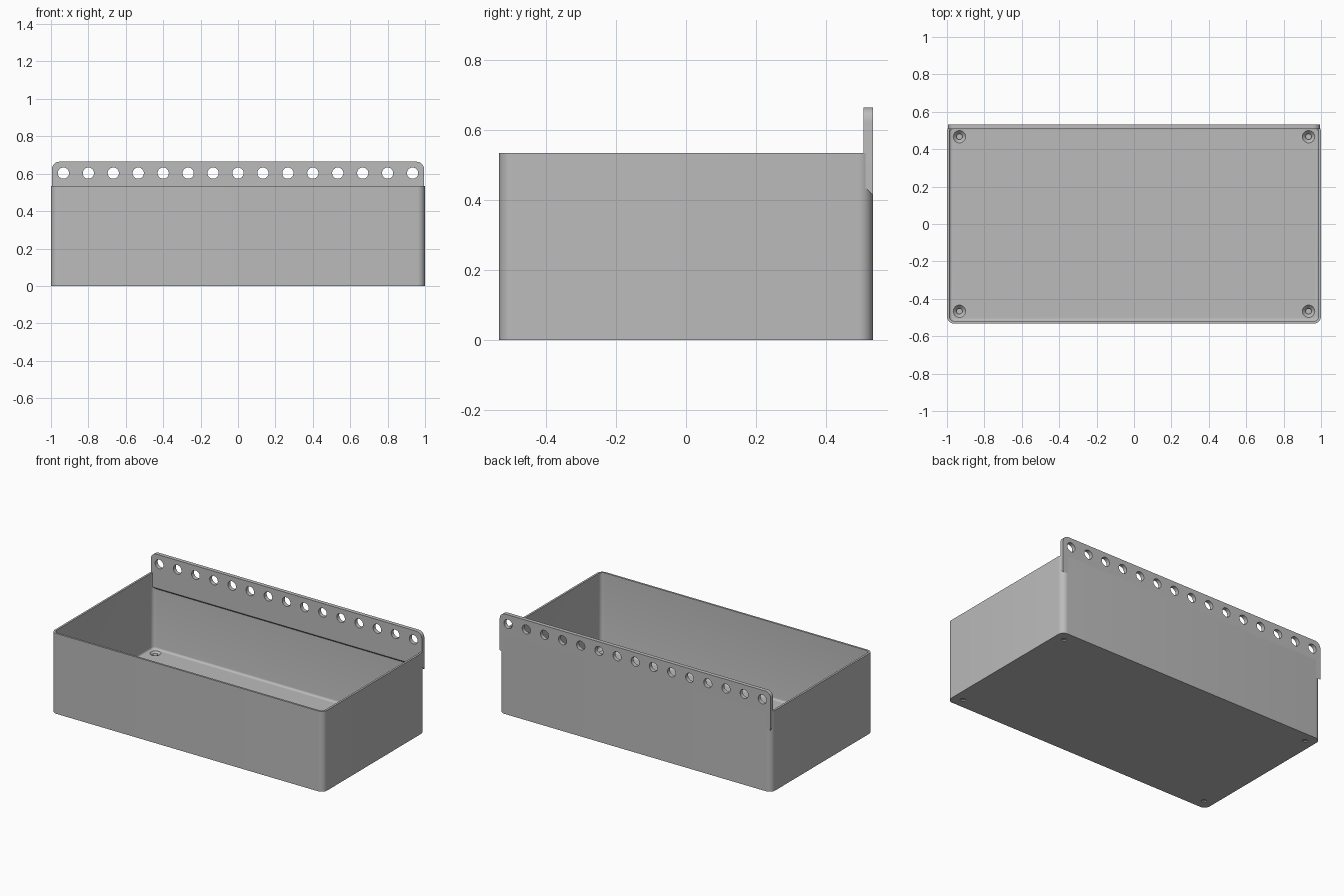
import bpy, bmesh, math
from mathutils import Vector, Matrix

if "Cube" in bpy.data.objects:
    bpy.data.objects.remove(bpy.data.objects["Cube"], do_unlink=True)

grey = bpy.data.materials.new("plain grey")
grey.use_nodes = True
colour = (0.5, 0.5, 0.5, 1)
grey.diffuse_color = colour
grey.node_tree.nodes["Principled BSDF"].inputs["Base Color"].default_value = colour

HALF_X, HALF_Y, HEIGHT = 1.0, 0.533, 0.533
WALL, FLOOR, CORNER = 0.0133, 0.027, 0.04
RAIL_X, RAIL_FRONT, RAIL_TOP, RAIL_LOW = 0.995, 0.507, 0.664, 0.413
PITCH = 2 / 15


def make_object(name, bm):
    bmesh.ops.recalc_face_normals(bm, faces=bm.faces)
    mesh = bpy.data.meshes.new(name)
    bm.to_mesh(mesh)
    bm.free()
    mesh.materials.append(grey)
    ob = bpy.data.objects.new(name, mesh)
    bpy.context.collection.objects.link(ob)
    return ob


def rounded_corner(cx, cy, r, start, steps=8):
    angles = [start + math.pi / 2 * i / steps for i in range(steps + 1)]
    return [(cx + r * math.cos(a), cy + r * math.sin(a)) for a in angles]


def rounded_rectangle(inset):
    """Tray outline, moved inwards by the inset."""
    r = max(CORNER - inset, 0.008)
    x, y = HALF_X - inset - r, HALF_Y - inset - r
    points = []
    for i, (sx, sy) in enumerate([(1, 1), (-1, 1), (-1, -1), (1, -1)]):
        points += rounded_corner(sx * x, sy * y, r, i * math.pi / 2)
    return points


def loft(rings):
    """Join rings of points with side faces and cap both ends."""
    bm = bmesh.new()
    loops = [[bm.verts.new(p) for p in ring] for ring in rings]
    n = len(loops[0])
    for a, b in zip(loops, loops[1:]):
        for i in range(n):
            j = (i + 1) % n
            bm.faces.new((a[i], a[j], b[j], b[i]))
    bm.faces.new(loops[0][::-1])
    bm.faces.new(loops[-1])
    return bm


def cut(ob, bm, name):
    """Subtract a hidden cutter and bake the result."""
    cutter = make_object(name, bm)
    mod = ob.modifiers.new("holes", "BOOLEAN")
    mod.operation, mod.solver, mod.object = "DIFFERENCE", "EXACT", cutter
    bpy.context.view_layer.update()
    bpy.ops.object.select_all(action="DESELECT")
    ob.select_set(True)
    bpy.context.view_layer.objects.active = ob
    bpy.ops.object.modifier_apply(modifier=mod.name)
    bpy.data.objects.remove(cutter, do_unlink=True)
    bpy.ops.object.shade_smooth_by_angle(angle=math.radians(30))


# Tray: outer shell, rim, inner wall and a small fillet down to the floor
profile = [(0, 0), (0, HEIGHT), (WALL, HEIGHT)]
fillet = 0.0133
for i in range(5):
    a = math.pi / 2 * i / 4
    profile.append((WALL + fillet * (1 - math.cos(a)), FLOOR + fillet * (1 - math.sin(a))))
tray = make_object("tray", loft(
    [[(x, y, z) for x, y in rounded_rectangle(inset)] for inset, z in profile]))

# Countersunk screw holes in the four floor corners
screws = bmesh.new()
for sx in (-1, 1):
    for sy in (-1, 1):
        spot = Vector((sx * 7 * PITCH, sy * 3.5 * PITCH, 0))
        for r1, r2, low, high in [(0.016, 0.016, -0.02, 0.02), (0.014, 0.034, 0.006, 0.028)]:
            bmesh.ops.create_cone(
                screws, cap_ends=True, segments=32, radius1=r1, radius2=r2, depth=high - low,
                matrix=Matrix.Translation(spot + Vector((0, 0, (low + high) / 2))))
cut(tray, screws, "screw_cutter")

# Rail along the back: rounded top corners, sloping underside
r = 0.04
top = (rounded_corner(RAIL_X - r, RAIL_TOP - r, r, 0)
       + rounded_corner(r - RAIL_X, RAIL_TOP - r, r, math.pi / 2))


def rail_ring(y):
    low = RAIL_LOW + HALF_Y - y
    outline = top + [(-RAIL_X, low), (RAIL_X, low)]
    return [(x, y, z) for x, z in outline]


rail = make_object("back_rail", loft([rail_ring(RAIL_FRONT), rail_ring(HALF_Y)]))

# Row of round holes through the rail
holes = bmesh.new()
for i in range(-7, 8):
    bmesh.ops.create_cone(
        holes, cap_ends=True, segments=32, radius1=0.03, radius2=0.03, depth=0.1,
        matrix=Matrix.Translation((i * PITCH, 0.52, 0.603)) @ Matrix.Rotation(math.pi / 2, 4, "X"))
cut(rail, holes, "rail_cutter")
